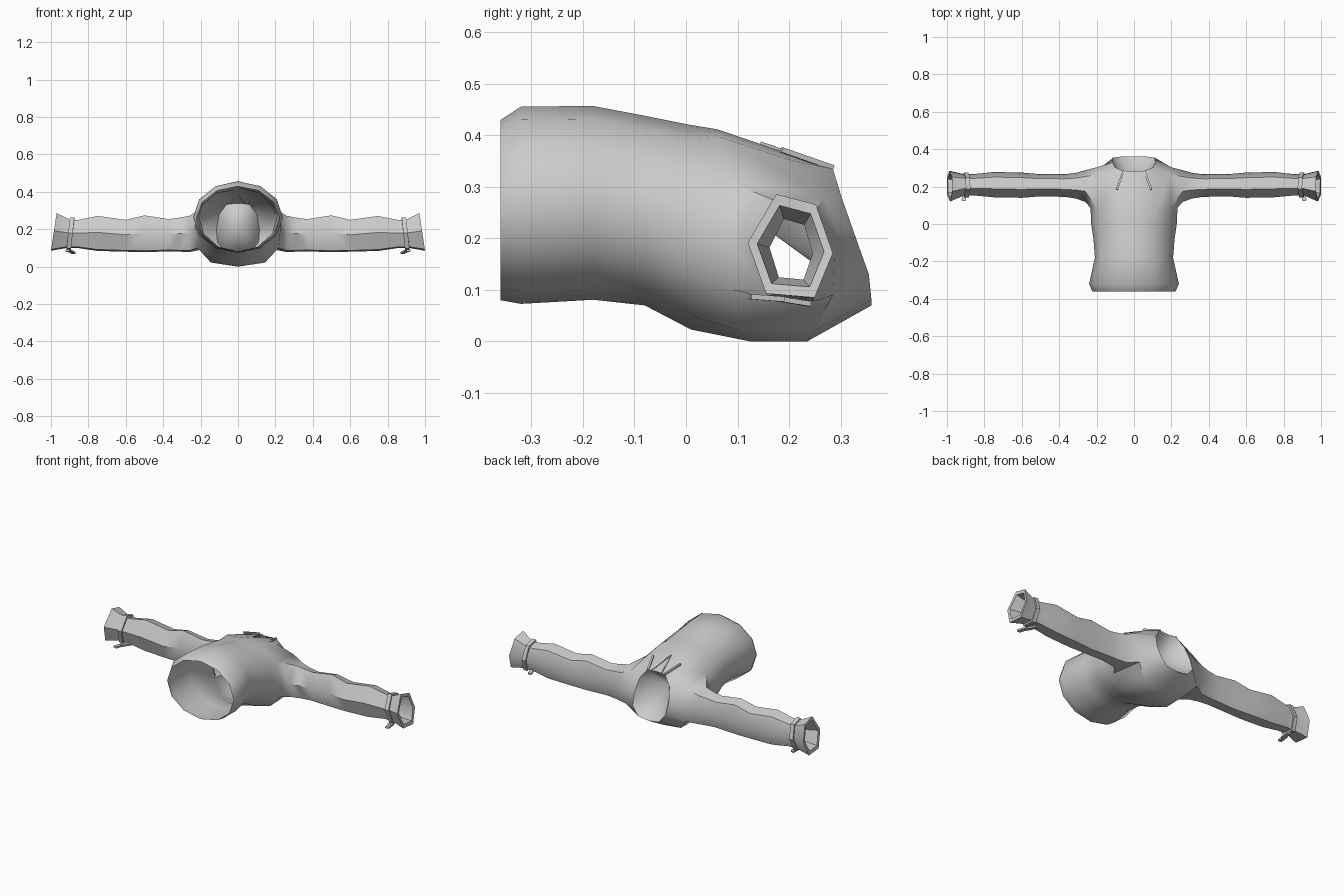
import bpy, bmesh, math
from mathutils import Vector

cube = bpy.data.objects.get("Cube")
if cube:
    bpy.data.objects.remove(cube, do_unlink=True)

cloth = bpy.data.materials.new("light_grey_cloth")
cloth.use_nodes = True
GREY = (0.6, 0.6, 0.6, 1)
cloth.diffuse_color = GREY
cloth.node_tree.nodes["Principled BSDF"].inputs["Base Color"].default_value = GREY


def finish(name, bm, angle=30):
    """Turn a bmesh into a named, shaded object."""
    bmesh.ops.recalc_face_normals(bm, faces=bm.faces)
    mesh = bpy.data.meshes.new(name)
    bm.to_mesh(mesh)
    bm.free()
    mesh.materials.append(cloth)
    mesh.shade_smooth()
    mesh.set_sharp_from_angle(angle=math.radians(angle))
    obj = bpy.data.objects.new(name, mesh)
    bpy.context.collection.objects.link(obj)


def bridge(bm, a, b, skip=()):
    """Join two vertex loops with quads."""
    n = len(a)
    for i in range(n):
        if i not in skip:
            j = (i + 1) % n
            bm.faces.new((a[i], a[j], b[j], b[i]))


def oval(y, w, top, bottom):
    """Right half of a twelve-sided torso section, from front to back."""
    c, h = (top + bottom) / 2, (top - bottom) / 2
    return [(w * math.sin(k * math.pi / 6), y, c + h * math.cos(k * math.pi / 6))
            for k in range(7)]


def mirrored_ring(bm, half):
    pts = list(half) + [(-x, y, z) for x, y, z in half[5:0:-1]]
    return [bm.verts.new(p) for p in pts]


def hexagon(bm, x, y0, y1, z0, z1, side, slant=0.0):
    """Sleeve section, upper edge pulled back by the slant."""
    c, w, h = (y0 + y1) / 2, (y1 - y0) / 2, z1 - z0
    pts = [(c - w * .33, z1), (y0, z0 + h * .53), (c - w * .57, z0 + h * .04),
           (c + w * .57, z0), (y1, z0 + h * .43), (c + w * .6, z1 - h * .1)]
    return [bm.verts.new((side * (x - slant * (z - z0) / h), y, z))
            for y, z in pts]


# Shirt body: sections from the hem up to the shoulders and neck
chest = [(0, .06, .412), (.12, .065, .397), (.2, .085, .31), (.232, .085, .2),
         (.217, .09, .1), (.145, .1, .022), (0, .125, 0)]
shoulder = [(0, .16, .378), (.11, .21, .35), (.19, .265, .283), (.2, .303, .19),
            (.2, .285, .09), (.14, .25, .022), (0, .235, 0)]
neck = [(0, .28, .338), (.06, .285, .335), (.1, .302, .28), (.115, .33, .2),
        (.11, .355, .13), (.07, .36, .08), (0, .36, .07)]
sections = [oval(-.36, .223, .43, .08), oval(-.32, .24, .456, .073),
            oval(-.18, .209, .457, .081), oval(-.08, .217, .438, .07),
            oval(.01, .23, .42, .023), chest, shoulder, neck]
bm = bmesh.new()
rings = [mirrored_ring(bm, s) for s in sections]
ARMHOLES = (2, 3, 8, 9)
for a, b in zip(rings, rings[1:]):
    bridge(bm, a, b, ARMHOLES if a is rings[5] else ())

# Sunken lining inside the neck opening
apex = bm.verts.new((0, .165, .212))
for i in range(12):
    bm.faces.new((rings[7][i], rings[7][(i + 1) % 12], apex))

# Sleeves: x, y range, z range, slant; the last sections turn inside the cuff
sleeve = [(.26, .118, .288, .078, .272, 0), (.31, .136, .273, .08, .262, 0),
          (.37, .145, .266, .082, .254, 0), (.5, .148, .266, .077, .274, 0),
          (.6, .14, .275, .08, .25, 0), (.75, .143, .278, .084, .271, 0),
          (.86, .153, .266, .1, .249, 0), (.915, .153, .266, .1, .252, .015),
          (1.0, .12, .285, .085, .286, .03), (.996, .138, .268, .106, .264, .026),
          (.9, .162, .246, .12, .238, 0)]
for side in (1, -1):
    pick = [(5, 2), (5, 3), (5, 4), (6, 4), (6, 3), (6, 2)]
    prev = [rings[r][k if side > 0 else 12 - k] for r, k in pick]
    for x, y0, y1, z0, z1, slant in sleeve:
        ring = hexagon(bm, x, y0, y1, z0, z1, side, slant)
        bridge(bm, prev, ring)
        prev = ring
finish("shirt", bm, 42)


def strip(name, start, end, width, thick):
    """A flat ribbon running between two points."""
    a, b = Vector(start), Vector(end)
    d = (b - a).normalized()
    across = d.cross(Vector((0, 0, 1))).normalized() * width / 2
    up = across.cross(d).normalized() * thick / 2
    bm = bmesh.new()
    loops = [[bm.verts.new(p + across * i + up * j)
              for i, j in ((1, 1), (-1, 1), (-1, -1), (1, -1))] for p in (a, b)]
    bridge(bm, *loops)
    for loop in loops:
        bm.faces.new(loop)
    finish(name, bm)


for side, label in ((1, "left"), (-1, "right")):
    # Cuff tie: raised band around the wrist
    bm = bmesh.new()
    band = [hexagon(bm, x, .153 - g, .266 + g, .1 - g, .252 + g, side, .018)
            for x, g in ((.893, -.002), (.893, .01), (.917, .01), (.917, -.002))]
    for i in range(4):
        bridge(bm, band[i], band[(i + 1) % 4])
    finish(label + "_cuff_band", bm)
    # Loose ends of the cuff tie
    strip(label + "_tie_front", (side * .9, .19, .082), (side * .912, .125, .087), .022, .01)
    strip(label + "_tie_back", (side * .9, .165, .085), (side * .88, .24, .073), .022, .01)
    # Edge of the neck slit and the lace beside it
    strip(label + "_slit_edge", (side * .033, .28, .338), (0, .145, .385), .006, .006)
    strip(label + "_neck_lace", (side * .055, .285, .337), (side * .092, .185, .372), .011, .01)
